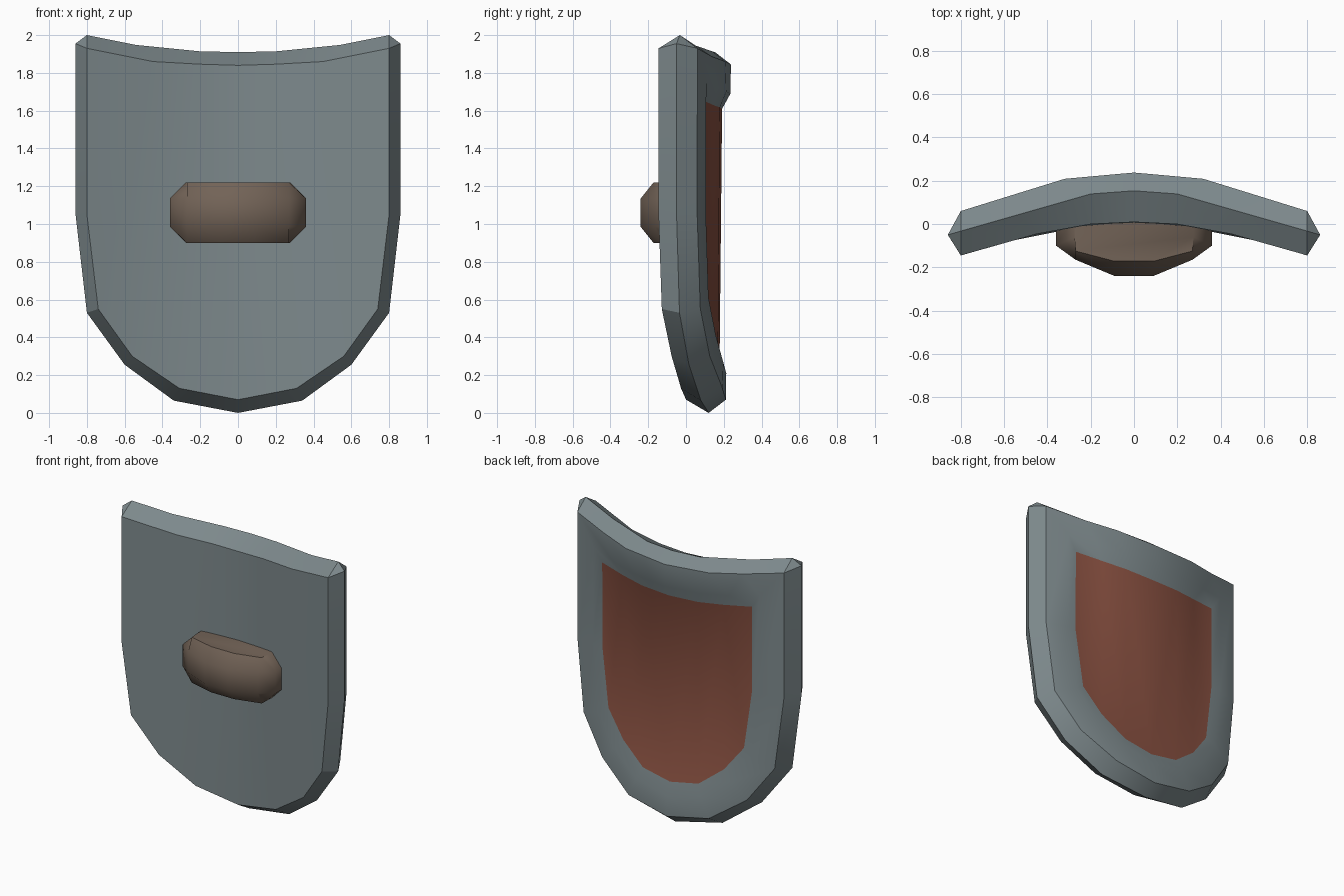
import bpy, bmesh, math

if "Cube" in bpy.data.objects:
    bpy.data.objects.remove(bpy.data.objects["Cube"])


def material(name, rgb):
    m = bpy.data.materials.new(name)
    m.diffuse_color = (*rgb, 1)
    m.use_nodes = True
    m.node_tree.nodes["Principled BSDF"].inputs["Base Color"].default_value = m.diffuse_color
    return m


STEEL = material("steel grey", (0.205, 0.25, 0.262))
RED = material("rust red", (0.26, 0.085, 0.055))
BROWN = material("leather brown", (0.17, 0.125, 0.095))


def lerp(profile, x):
    """Piecewise linear lookup of depth y against |x|."""
    x = abs(x)
    for (x0, y0), (x1, y1) in zip(profile, profile[1:]):
        if x <= x1:
            return y0 + (y1 - y0) * (x - x0) / (x1 - x0)
    return profile[-1][1]


def finish(bm, name, mats, angle):
    bmesh.ops.remove_doubles(bm, verts=bm.verts, dist=0.0005)
    bmesh.ops.recalc_face_normals(bm, faces=bm.faces)
    me = bpy.data.meshes.new(name)
    bm.to_mesh(me)
    bm.free()
    for m in mats:
        me.materials.append(m)
    ob = bpy.data.objects.new(name, me)
    bpy.context.collection.objects.link(ob)
    bpy.context.view_layer.objects.active = ob
    ob.select_set(True)
    bpy.ops.object.shade_smooth_by_angle(angle=math.radians(angle))
    ob.select_set(False)
    return ob


def bridge(bm, a, b):
    n = len(a)
    for i in range(n):
        j = (i + 1) % n
        bm.faces.new((a[i], a[j], b[j], b[i]))


# Each ring: half outline (x, z) from bottom centre round to top centre,
# and its depth profile (x, y) with a backward lean toward the bottom tip
front = ([(0, .07), (.31, .13), (.56, .30), (.74, .55), (.80, 1.05), (.80, 1.93),
          (.80, 1.93), (.45, 1.86), (.2, 1.846), (0, 1.84)],
         [(0, .01), (.2, 0), (.5, -.055), (.8, -.145)], .01)
edge = ([(0, .0), (.34, .065), (.60, .255), (.80, .53), (.86, 1.05), (.86, 1.955),
         (.80, 2.0), (.54, 1.948), (.2, 1.914), (0, 1.91)],
        [(0, .155), (.2, .14), (.86, -.05)], .035)
rim_outer = ([(0, .07), (.31, .13), (.56, .30), (.74, .55), (.80, 1.05), (.80, 1.93),
              (.80, 1.93), (.54, 1.885), (.32, 1.86), (0, 1.845)],
             [(0, .24), (.32, .21), (.8, .06)], .03)
rim_inner = ([(0, .21), (.25, .265), (.45, .41), (.59, .61), (.645, 1.06), (.645, 1.75),
              (.645, 1.75), (.45, 1.72), (.25, 1.70), (0, 1.69)],
             [(0, .24), (.32, .21), (.8, .06)], .03)
panel = ([(0, .30), (.215, .34), (.39, .475), (.525, .65), (.58, 1.06), (.58, 1.65),
          (.58, 1.65), (.39, 1.63), (.215, 1.617), (0, 1.61)],
         [(0, .195), (.25, .18), (.58, .10)], .02)


def make_ring(bm, spec):
    half, depth, lean = spec
    full = half + [(-x, z) for x, z in half[-2:0:-1]]
    verts = []
    for x, z in full:
        y = lerp(depth, x) - lean * (1 - z / 2) * (1 - abs(x) / .86)
        verts.append(bm.verts.new((x, y, z)))
    return verts


def fill(bm, r, mat):
    """Fill a ring with upright strips so the curve across x is kept."""
    for s in (1, -1):
        g = [r[(s * i) % len(r)] for i in range(10)]
        for f in ((0, 1, 8, 9), (1, 2, 7, 8), (2, 3, 4, 5, 7)):
            bm.faces.new([g[i] for i in f]).material_index = mat


# Curved shield plate with raised rim and sunken panel
bm = bmesh.new()
rings = [make_ring(bm, s) for s in (front, edge, rim_outer, rim_inner, panel)]
for a, b in zip(rings, rings[1:]):
    bridge(bm, a, b)
fill(bm, rings[0], 0)
fill(bm, rings[-1], 1)
finish(bm, "shield_body", [STEEL, RED], 28)

# Faceted grip bowed out from the plate
outer = [(.36, .03), (.36, -.10), (.27, -.165), (.09, -.24)]
inner = [(.275, .03), (.275, -.06), (.27, -.125), (.09, -.172)]
bm = bmesh.new()
layers = []
for half, z in ((inner, .90), (outer, .985), (outer, 1.135), (inner, 1.22)):
    full = half + [(-x, y) for x, y in reversed(half)]
    layers.append([bm.verts.new((x, y, z)) for x, y in full])
for a, b in zip(layers, layers[1:]):
    bridge(bm, a, b)
bm.faces.new(layers[0])
bm.faces.new(layers[-1])
finish(bm, "grip", [BROWN], 48)
